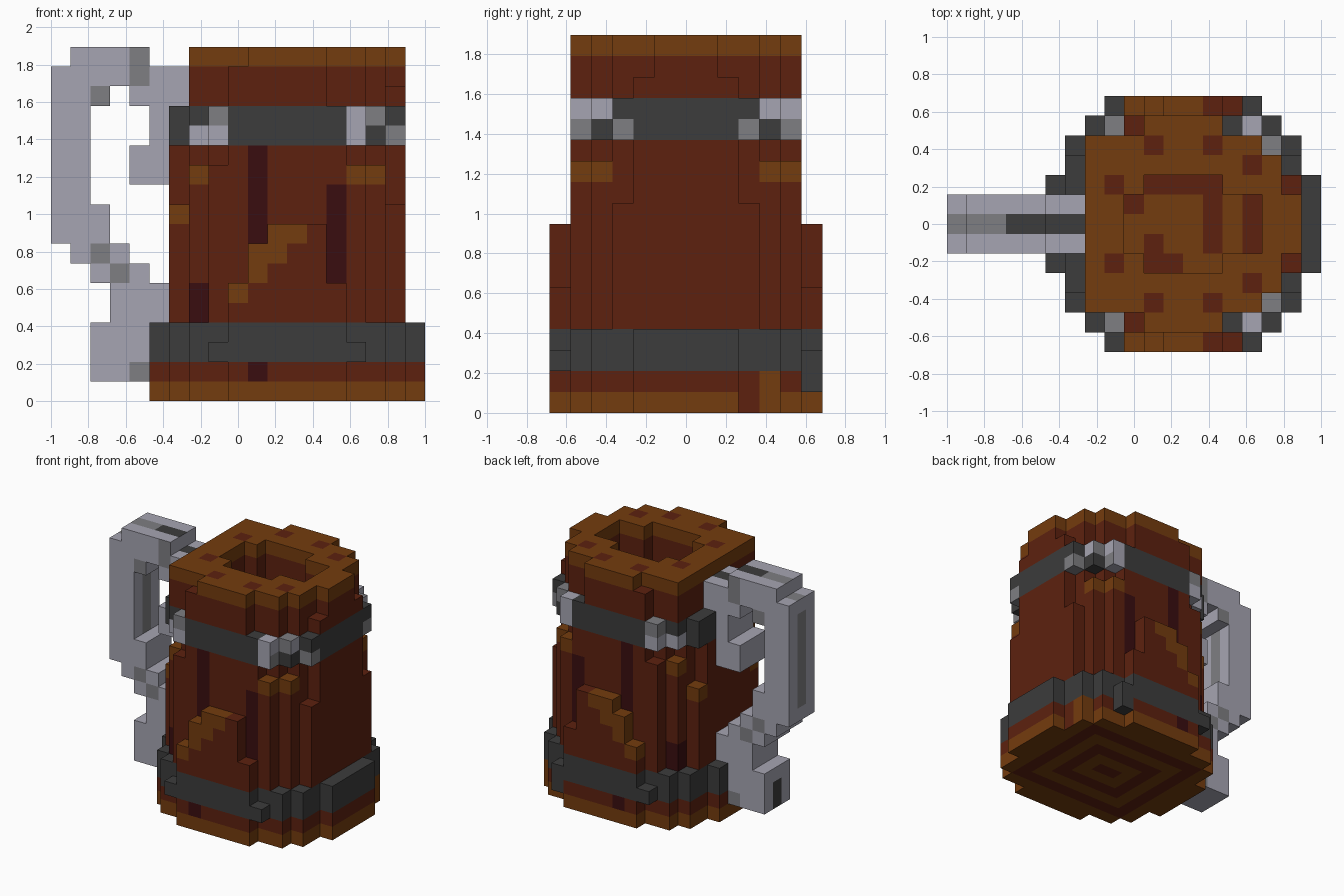
import bpy, bmesh

if "Cube" in bpy.data.objects:
    bpy.data.objects.remove(bpy.data.objects["Cube"], do_unlink=True)

U = 2 / 19          # edge of one block
MID = 6             # middle block row in y


def lin(c):
    c /= 255
    return c / 12.92 if c <= 0.04045 else ((c + 0.055) / 1.055) ** 2.4


# ---- materials, one per flat colour
BROWN, RED, MAROON, IRON, SILVER, GREY = range(6)
palette = [("oak brown", (116, 60, 14)), ("red wood", (93, 33, 15)),
           ("dark maroon", (58, 13, 16)), ("dark iron", (60, 60, 60)),
           ("light silver", (166, 165, 178)), ("mid grey", (126, 126, 130))]
materials = []
for name, rgb in palette:
    m = bpy.data.materials.new(name)
    col = tuple(lin(c) for c in rgb) + (1.0,)
    m.diffuse_color = col
    m.use_nodes = True
    bsdf = m.node_tree.nodes["Principled BSDF"]
    bsdf.inputs["Base Color"].default_value = col
    bsdf.inputs["Roughness"].default_value = 0.9
    materials.append(m)

parts = {}          # part name -> {block: colour}


def fill(part, x0, x1, j, k, colour):
    for i in range(x0, x1 + 1):
        parts.setdefault(part, {})[i, j, k] = colour


def paint(part, i, d, k, colour):
    """Recolour a block and its mirror image across the middle row."""
    for j in (MID - d, MID + d):
        if (i, j, k) in parts[part]:
            parts[part][i, j, k] = colour


def opening(i, d):
    return (d <= 1 and 9 <= i <= 15) or (d == 2 and 10 <= i <= 13)


# ---- round layers, each row spans x0..x1 depending on distance d from the middle
slab_top = {9: 6, 10: 8, 11: 9, 12: 9, 13: 9, 14: 6}
for j in range(13):
    d = abs(j - MID)
    # base and lower iron band
    x0, x1 = {3: (6, 17), 4: (6, 17), 5: (7, 16), 6: (9, 14)}.get(d, (5, 18))
    fill("base", x0, x1, j, 0, BROWN)
    fill("base", x0, x1, j, 1, RED)
    fill("lower_band", x0, x1, j, 3, IRON)
    fill("lower_band", x0 - (d == 6), x1 + (d == 6), j, 2, IRON)
    # barrel, thinner towards the top, with a raised stepped slab front and back
    for k in range(4, 13):
        if d == 6:
            for i, top in slab_top.items():
                if k < top:
                    fill("barrel", i, i, j, k, RED)
            continue
        inset = max(0, d - 3)
        if d >= 3 and k >= (10 if d == 3 else 12):
            inset += 1
        fill("barrel", 6 + inset, 17 - inset, j, k, RED)
    # upper iron band
    if d < 6:
        inset = max(0, d - 3)
        for k in (13, 14):
            fill("upper_band", 6 + inset, 17 - inset, j, k, IRON)
    # neck and rim
        x0, x1 = {2: (7, 16), 3: (7, 16), 4: (7, 15), 5: (10, 13)}.get(d, (7, 17))
        for k in (15, 16):
            fill("neck", x0 - (d == 5), x1, j, k, RED)
        fill("rim", x0, x1, j, 17, BROWN)
        if d == 2:
            fill("neck", 17, 17, j, 15, RED)

# hollow out the inside above the floor
for cells in parts.values():
    for c in [c for c in cells if c[2] > 0 and opening(c[0], abs(c[1] - MID))]:
        del cells[c]

# ---- coloured blocks
for i, k in ((9, 5), (10, 6), (10, 7), (11, 7), (11, 8), (12, 8)):
    paint("barrel", i, 6, k, BROWN)                 # stepped inlay
for i, d, k0, k1 in ((10, 5, 8, 12), (14, 5, 6, 10), (7, 4, 4, 5)):
    for k in range(k0, k1 + 1):
        paint("barrel", i, d, k, MAROON)            # dark planks
for i, d, k in ((15, 5, 11), (16, 4, 11), (7, 4, 11), (6, 3, 9)):
    paint("barrel", i, d, k, BROWN)                 # stave ends
paint("base", 10, 6, 1, MAROON)
parts["base"][17, 9, 0] = RED
parts["base"][17, 10, 1] = BROWN
parts["base"][15, 12, 1] = IRON
for i, d, k, c in ((15, 5, 14, SILVER), (15, 5, 13, SILVER), (16, 4, 14, GREY),
                   (17, 3, 13, GREY), (8, 5, 14, GREY), (8, 5, 13, SILVER),
                   (7, 4, 13, SILVER)):
    paint("upper_band", i, d, k, c)                 # shiny corners

# ---- handle: (layer, first block, last block)
for k, x0, x1 in ([(17, 1, 4), (16, 0, 6), (15, 0, 2), (15, 4, 6), (14, 0, 1),
                   (14, 5, 5), (13, 0, 1), (13, 5, 5), (12, 0, 1), (12, 4, 5),
                   (11, 0, 1), (11, 4, 5), (10, 0, 1), (9, 0, 2), (8, 0, 2),
                   (7, 1, 3), (6, 2, 4), (5, 3, 5), (4, 3, 5), (3, 2, 4),
                   (2, 2, 4), (1, 2, 4)]):
    for j in (5, 6, 7):
        fill("handle", x0, x1, j, k, SILVER)

handle_spots = {(4, 17), (4, 16), (2, 15), (2, 7), (3, 6), (4, 1)}
rim_spots = {(10, 4), (13, 4), (15, 3), (8, 2)}
floor_spots = {(i, 8) for i in range(10, 14)} | {(13, j) for j in range(5, 8)}
floor_spots |= {(15, 5), (15, 6), (15, 7), (10, 4), (11, 4), (10, 5), (9, 7)}


def face_colour(part, c, n, colour):
    """Painted details that depend on which way a face looks."""
    i, j, k = c
    d = abs(j - MID)
    if part == "rim" and n == (0, 0, 1) and (i, d) in rim_spots:
        return RED
    if part == "base" and k == 0:
        if n == (0, 0, 1) and (i, j) in floor_spots:
            return RED
        if n == (0, 0, -1):
            ring = int(max(abs(i - 11.5), d))
            return RED if ring in (0, 2, 4) else BROWN
    if part == "upper_band" and n[0] == 1:
        if (i, d, k) == (15, 5, 13):
            return GREY
        if (i, d, k) == (16, 4, 14):
            return SILVER
    if part == "handle":
        if n[1] and (i, k) in handle_spots:
            return GREY
        if d == 0:
            if n[2] == 1 and k >= 16:
                return GREY if i < 3 else IRON
            if n[0] == -1 and i == 0 and 9 <= k <= 15:
                return GREY
            if n[0] == 1 and i == 1 and 10 <= k <= 14:
                return GREY
            if n[0] == -1 and k in (1, 2):
                return IRON
    return colour


# ---- mesh building: only faces not covered by another block
solid = {c for cells in parts.values() for c in cells}
normals = [(1, 0, 0), (-1, 0, 0), (0, 1, 0), (0, -1, 0), (0, 0, 1), (0, 0, -1)]
for part, cells in parts.items():
    bm = bmesh.new()
    cache = {}

    def vert(p):
        if p not in cache:
            cache[p] = bm.verts.new((p[0] * U - 1, (p[1] - 6.5) * U, p[2] * U))
        return cache[p]

    for c, colour in cells.items():
        for n in normals:
            if tuple(a + b for a, b in zip(c, n)) in solid:
                continue
            axis = [abs(v) for v in n].index(1)
            a, b = (axis + 1) % 3, (axis + 2) % 3
            corners = []
            for s, t in ((0, 0), (1, 0), (1, 1), (0, 1)):
                p = list(c)
                p[axis] += n[axis] > 0
                p[a] += s
                p[b] += t
                corners.append(vert(tuple(p)))
            if n[axis] < 0:
                corners.reverse()
            face = bm.faces.new(corners)
            face.material_index = face_colour(part, c, n, colour)
    mesh = bpy.data.meshes.new(part)
    bm.to_mesh(mesh)
    bm.free()
    for m in materials:
        mesh.materials.append(m)
    bpy.context.collection.objects.link(bpy.data.objects.new(part, mesh))
